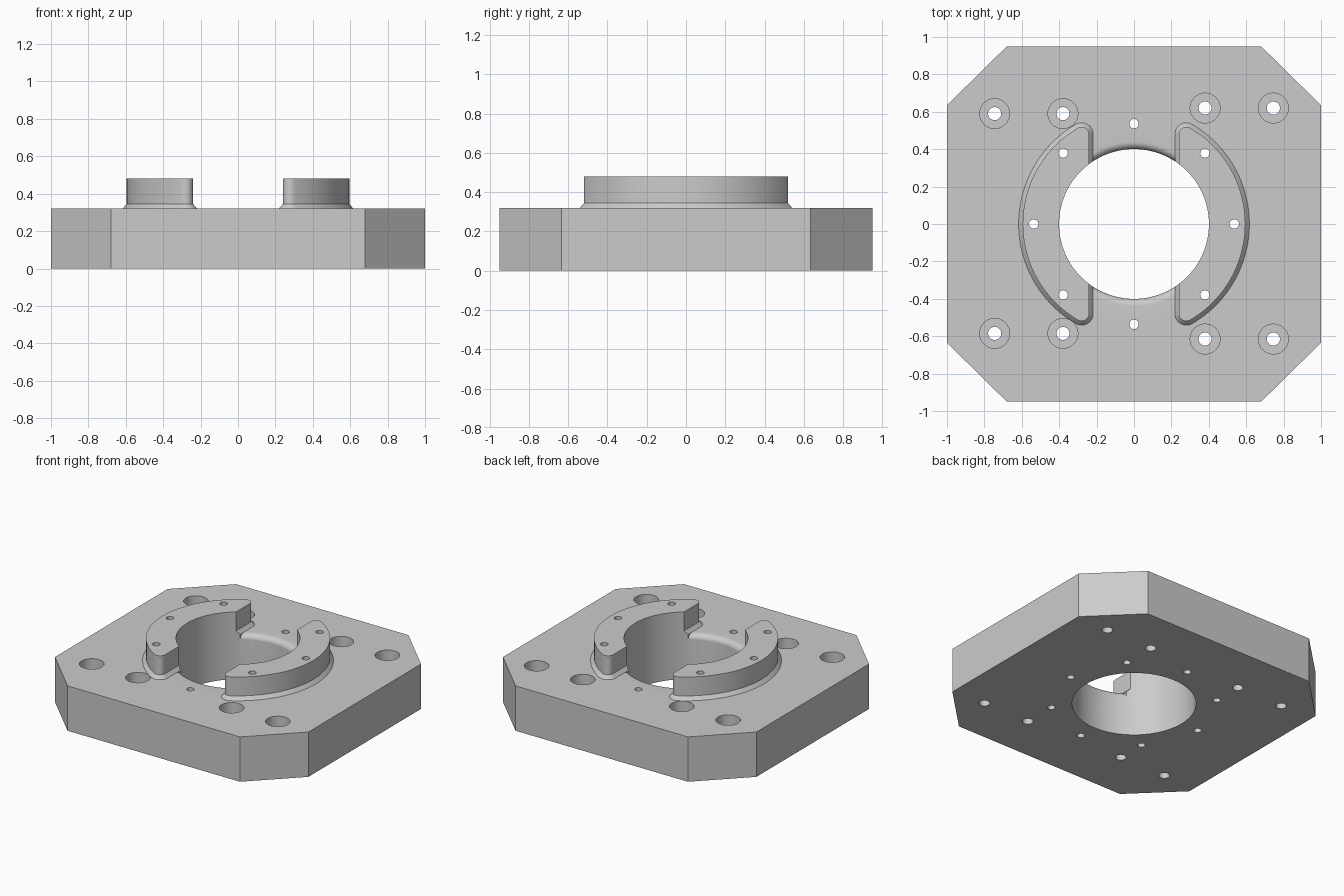
import bpy, bmesh
from math import sin, cos, pi, atan2, sqrt, radians
from mathutils import Vector

cube = bpy.data.objects.get("Cube")
if cube:
    bpy.data.objects.remove(cube, do_unlink=True)

GREY = (0.6, 0.6, 0.6, 1)
metal = bpy.data.materials.new("machined grey")
metal.use_nodes = True
metal.diffuse_color = GREY
metal.node_tree.nodes["Principled BSDF"].inputs["Base Color"].default_value = GREY

THICK, TOP = 0.32, 0.48      # plate top, boss top
BORE, RIM = 0.4, 0.595       # bore and boss outer radius


def loft(bm, rings):
    """Closed solid through equal-length rings of points."""
    rows = [[bm.verts.new(p) for p in ring] for ring in rings]
    n = len(rows[0])
    for a, b in zip(rows, rows[1:]):
        for i in range(n):
            j = (i + 1) % n
            bm.faces.new((a[i], a[j], b[j], b[i]))
    bm.faces.new(rows[0][::-1])
    bm.faces.new(rows[-1])


def lathe(bm, profile, x=0, y=0, n=32):
    """Solid of revolution from (radius, height) pairs."""
    angles = [2 * pi * i / n for i in range(n)]
    loft(bm, [[(x + r * cos(a), y + r * sin(a), z) for a in angles] for r, z in profile])


def finish(bm, name):
    bmesh.ops.recalc_face_normals(bm, faces=bm.faces)
    mesh = bpy.data.meshes.new(name)
    bm.to_mesh(mesh)
    bm.free()
    mesh.materials.append(metal)
    obj = bpy.data.objects.new(name, mesh)
    bpy.context.collection.objects.link(obj)
    return obj


def combine(target, tool, operation):
    """Apply a boolean and discard the tool."""
    tool.hide_render = True
    mod = target.modifiers.new(tool.name, "BOOLEAN")
    mod.operation, mod.object, mod.solver = operation, tool, "EXACT"
    bpy.context.view_layer.objects.active = target
    bpy.ops.object.modifier_apply(modifier=mod.name)
    bpy.data.objects.remove(tool, do_unlink=True)


def arc(cx, cy, r, start, end, steps):
    return [(cx + r * cos(a), cy + r * sin(a))
            for a in (start + (end - start) * i / steps for i in range(steps + 1))]


def boss_outline(grow):
    """Segment of a disc with rounded tips, offset outward by grow."""
    tip = 0.04
    cx = 0.24 + tip
    cy = sqrt((RIM - tip) ** 2 - cx ** 2)
    turn = atan2(cy, cx)
    r = tip + grow
    return (arc(cx, cy, r, pi, turn, 10)
            + arc(0, 0, RIM + grow, turn, -turn, 48)[1:-1]
            + arc(cx, -cy, r, -turn, -pi, 10))


# Plate with four cut corners
bm = bmesh.new()
quarter = [(1, 0.635), (0.68, 0.95)]
outline = quarter + [(-x, y) for x, y in quarter[::-1]]
outline += [(-x, -y) for x, y in outline]
loft(bm, [[(x, y, z) for x, y in outline] for z in (0, THICK)])
plate = finish(bm, "mounting_plate")

# Rounded upper lip of the bore
bm = bmesh.new()
lip = 0.04
curve = arc(BORE + lip, THICK - lip, lip, pi, pi / 2, 8)
lathe(bm, [(BORE - 0.1, 0.2)] + curve + [(BORE + lip, 0.4)], n=96)
combine(plate, finish(bm, "lip_cutter"), "DIFFERENCE")

# Pair of raised crescent bosses with a chamfered foot
bm = bmesh.new()
foot = 0.022
layers = [(0.1, foot), (THICK, foot), (0.345, 0), (TOP, 0)]
for side in (1, -1):
    loft(bm, [[(side * x, y, z) for x, y in boss_outline(g)] for z, g in layers])
combine(plate, finish(bm, "crescent_bosses"), "UNION")

# Main bore, ring of pin holes and counterbored bolt holes
bm = bmesh.new()
lathe(bm, [(BORE + 0.0005, -0.1), (BORE + 0.0005, 0.6)], n=96)
for i in range(8):
    a = i * pi / 4
    lathe(bm, [(0.025, -0.1), (0.025, 0.6)], 0.536 * cos(a), 0.536 * sin(a), 24)
for x, y in [(-1, 0.59), (-1, -0.585), (1, 0.62), (1, -0.615)]:
    for reach in (0.38, 0.745):
        lathe(bm, [(0.035, -0.1), (0.035, 0.15), (0.08, 0.15), (0.08, 0.6)], x * reach, y)
combine(plate, finish(bm, "hole_cutters"), "DIFFERENCE")

bpy.ops.object.select_all(action="DESELECT")
plate.select_set(True)
bpy.context.view_layer.objects.active = plate
bpy.ops.object.shade_smooth_by_angle(angle=radians(30))
